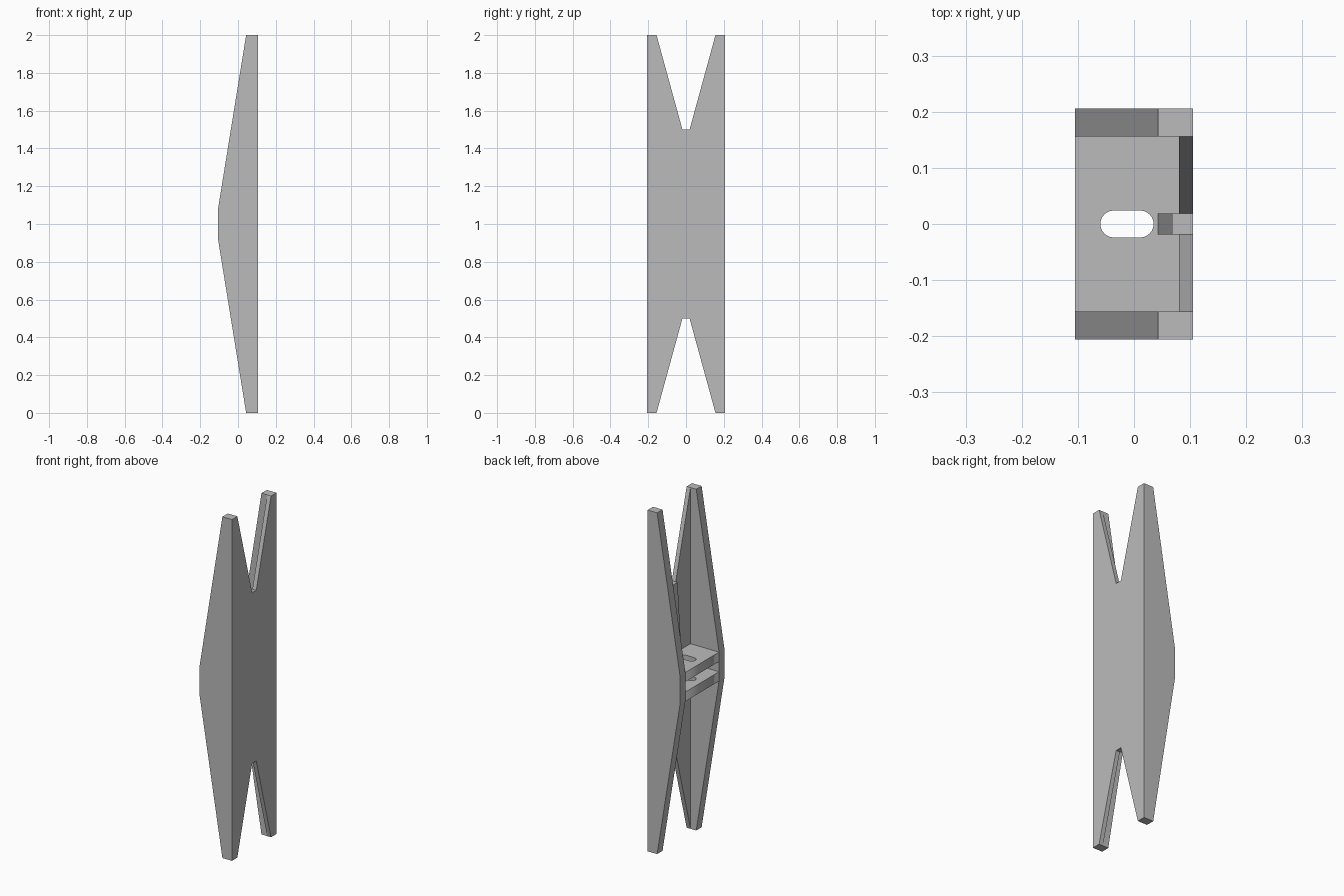
import bpy
import bmesh
import math

cube = bpy.data.objects.get("Cube")
if cube:
    bpy.data.objects.remove(cube, do_unlink=True)

# Overall dimensions
HALF_X, HALF_Y, TOP, MID = 0.105, 0.206, 2.0, 1.0
INNER_Y = 0.156        # inside face of each side flange
WEB_X = 0.08           # inside face of the back web
TIP_X = 0.043          # open edge of the flange tips
BLOCK = 0.085          # half height of the central double shelf
GAP = 0.03             # half height of the gap between shelves
NOTCH_Y, NOTCH_Z = 0.019, 0.5

grey = bpy.data.materials.new("plain grey")
grey.use_nodes = True
colour = (0.5, 0.5, 0.5, 1)
grey.diffuse_color = colour
grey.node_tree.nodes["Principled BSDF"].inputs["Base Color"].default_value = colour


def prism(name, outline, axis, low, high):
    """Extrude a 2D outline along x or y; the outline is (other axis, z)."""
    bm = bmesh.new()

    def place(a, z):
        return (low, a, z) if axis == "x" else (a, low, z)

    face = bm.faces.new([bm.verts.new(place(a, z)) for a, z in outline])
    moved = bmesh.ops.extrude_face_region(bm, geom=[face])["geom"]
    verts = [v for v in moved if isinstance(v, bmesh.types.BMVert)]
    shift = (high - low, 0, 0) if axis == "x" else (0, high - low, 0)
    bmesh.ops.translate(bm, verts=verts, vec=shift)
    bmesh.ops.recalc_face_normals(bm, faces=bm.faces)
    mesh = bpy.data.meshes.new(name)
    bm.to_mesh(mesh)
    bm.free()
    mesh.materials.append(grey)
    obj = bpy.data.objects.new(name, mesh)
    bpy.context.collection.objects.link(obj)
    return obj


def slotted_shelf(name, z, thickness):
    """Flat plate with a rounded slot, as a filled 2D curve."""
    curve = bpy.data.curves.new(name, "CURVE")
    curve.dimensions = "2D"
    curve.fill_mode = "BOTH"
    curve.extrude = thickness / 2
    plate = [(-HALF_X, -INNER_Y), (WEB_X, -INNER_Y),
             (WEB_X, INNER_Y), (-HALF_X, INNER_Y)]
    radius, steps = 0.024, 12
    slot = []
    for centre, start in ((0.011, -math.pi / 2), (-0.036, math.pi / 2)):
        for i in range(steps + 1):
            a = start + math.pi * i / steps
            slot.append((centre + radius * math.cos(a), radius * math.sin(a)))
    for points in (plate, slot):
        spline = curve.splines.new("POLY")
        spline.points.add(len(points) - 1)
        for p, (x, y) in zip(spline.points, points):
            p.co = (x, y, 0, 1)
        spline.use_cyclic_u = True
    curve.materials.append(grey)
    obj = bpy.data.objects.new(name, curve)
    obj.location.z = z
    bpy.context.collection.objects.link(obj)
    bpy.ops.object.select_all(action="DESELECT")
    obj.select_set(True)
    bpy.context.view_layer.objects.active = obj
    bpy.ops.object.convert(target="MESH")


# Tapered side flanges
flange = [(HALF_X, 0), (HALF_X, TOP), (TIP_X, TOP), (-HALF_X, MID + BLOCK),
          (-HALF_X, MID - BLOCK), (TIP_X, 0)]
prism("front_flange", flange, "y", -HALF_Y, -INNER_Y)
prism("back_flange", flange, "y", INNER_Y, HALF_Y)

# Web with a notch at each end
web = [(INNER_Y, 0), (INNER_Y, TOP), (NOTCH_Y, TOP - NOTCH_Z),
       (-NOTCH_Y, TOP - NOTCH_Z), (-INNER_Y, TOP), (-INNER_Y, 0),
       (-NOTCH_Y, NOTCH_Z), (NOTCH_Y, NOTCH_Z)]
prism("web", web, "x", WEB_X, HALF_X)

# Shelves and tapered centre ribs, mirrored about mid height
for side, label in ((1, "upper"), (-1, "lower")):
    slotted_shelf(label + "_shelf", MID + side * (BLOCK + GAP) / 2, BLOCK - GAP)
    rib = [(WEB_X, MID + side * BLOCK), (WEB_X, MID + side * NOTCH_Z),
           (0.068, MID + side * NOTCH_Z), (TIP_X, MID + side * BLOCK)]
    prism(label + "_rib", rib, "y", -NOTCH_Y, NOTCH_Y)
